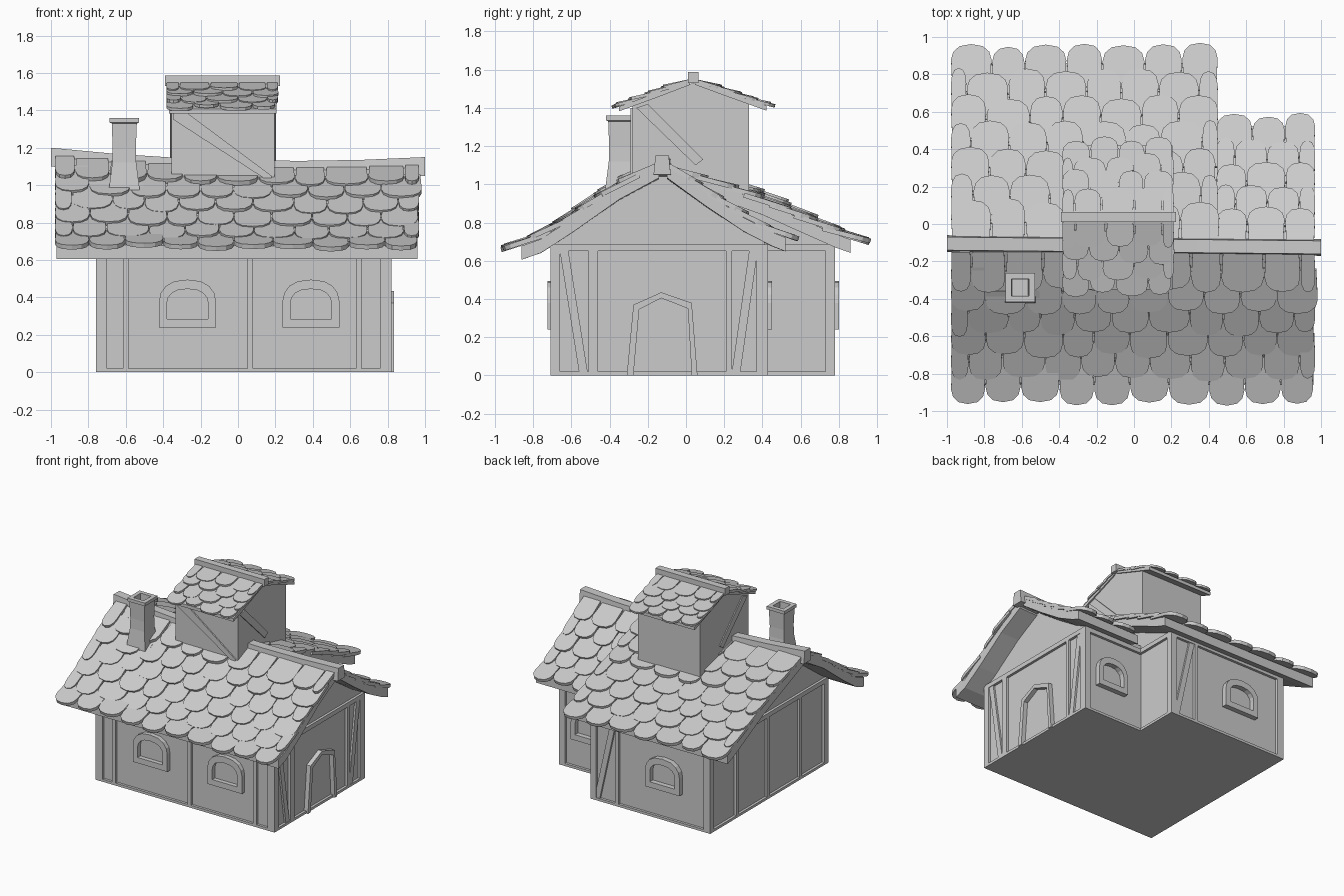
import bpy, bmesh, math, random
from mathutils import Vector

if "Cube" in bpy.data.objects:
    bpy.data.objects.remove(bpy.data.objects["Cube"])

random.seed(4)


def make(name, bm):
    bmesh.ops.recalc_face_normals(bm, faces=bm.faces[:])
    me = bpy.data.meshes.new(name)
    bm.to_mesh(me)
    bm.free()
    ob = bpy.data.objects.new(name, me)
    bpy.context.collection.objects.link(ob)
    return ob


def add_loft(bm, rings):
    vs = [[bm.verts.new(p) for p in r] for r in rings]
    n = len(rings[0])
    for a, b in zip(vs, vs[1:]):
        for i in range(n):
            j = (i + 1) % n
            bm.faces.new((a[i], a[j], b[j], b[i]))
    bm.faces.new(vs[0][::-1])
    bm.faces.new(vs[-1])


def loft(name, rings):
    bm = bmesh.new()
    add_loft(bm, rings)
    return make(name, bm)


def place(p, axis, d):
    return (d, p[0], p[1]) if axis == 'x' else (p[0], d, p[1])


def prism(name, pts, axis, a, b):
    return loft(name, [[place(p, axis, d) for p in pts] for d in (a, b)])


def rect(u0, u1, z0, z1):
    return [(u0, z0), (u1, z0), (u1, z1), (u0, z1)]


def frame(name, outer, inner, axis, a, b, closed):
    """Flat frame between two outlines with equal point counts."""
    secs = [[place(o, axis, a), place(o, axis, b), place(i, axis, b), place(i, axis, a)]
            for o, i in zip(outer, inner)]
    bm = bmesh.new()
    vs = [[bm.verts.new(p) for p in s] for s in secs]
    pairs = list(zip(vs, vs[1:])) + ([(vs[-1], vs[0])] if closed else [])
    for s, t in pairs:
        for i in range(4):
            j = (i + 1) % 4
            bm.faces.new((s[i], s[j], t[j], t[i]))
    if not closed:
        bm.faces.new(vs[0])
        bm.faces.new(vs[-1])
    return make(name, bm)


def zat(prof, y):
    pts = sorted(prof)
    for (y0, z0), (y1, z1) in zip(pts, pts[1:]):
        if y <= y1:
            return z0 + (z1 - z0) * (y - y0) / (y1 - y0)
    return pts[-1][1]


def sag(x, z):
    return 0.07 * ((0.3 - x) / 1.3) ** 2 * min(1, max(0, (z - 0.62) / 0.5))


def no_sag(x, z):
    return 0


def along(prof, t):
    for a, b in zip(prof, prof[1:]):
        d = math.dist(a, b)
        if t <= d or b == prof[-1]:
            return a[0] + (b[0] - a[0]) * t / d, a[1] + (b[1] - a[1]) * t / d
        t -= d


# Roof profiles (y, z) from ridge to eave
FRONT = [(-0.14, 1.10), (-0.35, 0.99), (-0.6, 0.82), (-0.76, 0.72), (-0.95, 0.655)]
BACK = [(-0.10, 1.10), (0.15, 1.01), (0.4, 0.92), (0.6, 0.83), (0.78, 0.75), (0.95, 0.69)]
BACK_R = [(-0.10, 1.10), (0.1, 0.96), (0.3, 0.83), (0.45, 0.755), (0.57, 0.71)]
T_FRONT = [(0.02, 1.55), (-0.15, 1.485), (-0.37, 1.405)]
T_BACK = [(0.05, 1.55), (0.2, 1.495), (0.45, 1.405)]


def slab(name, prof, x0, x1, top, bottom, cut, sg):
    prof = [p for p in prof if abs(p[0]) < cut] + [(math.copysign(cut, prof[-1][0]), zat(prof, math.copysign(cut, prof[-1][0])))]
    ring = [(y, z - top) for y, z in prof] + [(y, z - bottom) for y, z in reversed(prof)]
    xs = [x0 + (x1 - x0) * i / 6 for i in range(7)]
    return loft(name, [[(x, y, z + sg(x, z)) for y, z in ring] for x in xs])


def shingles(name, prof, x0, x1, rows, n, length, thick, sg):
    """Overlapping round-ended tiles in rows down a roof profile."""
    bm = bmesh.new()
    total = sum(math.dist(a, b) for a, b in zip(prof, prof[1:]))
    step = (total - length * 0.85) / (rows - 1)
    w = (x1 - x0) / n
    for r in range(rows):
        cuts = [x0 + w * i for i in range(n + 1)]
        if r % 2:
            cuts = [x0] + [x0 + w * (i + 0.5) for i in range(n)] + [x1]
        cuts = [c if c in (x0, x1) else c + random.uniform(-.1, .1) * w for c in cuts]
        for a, b in zip(cuts, cuts[1:]):
            t = total - r * step + random.uniform(-.012, .018)
            y1, z1 = along(prof, t)
            y0, z0 = along(prof, max(0, t - length))
            x = (a + b) / 2
            tip = Vector((x, y1, z1 + sg(x, z1) + random.uniform(-.006, .008)))
            head = Vector((x, y0, z0 + sg(x, z0) - thick))
            v = tip - head
            ln = v.length
            v.normalize()
            side = Vector((1, 0, 0))
            up = side.cross(v)
            if up.z < 0:
                up = -up
            h = (b - a) / 2 - 0.002
            tipl = min(0.42 * w, ln * 0.5)
            out = [(-h * .93, 0), (h * .93, 0)]
            for k in range(7):
                an = math.pi * k / 6
                out.append((h * math.copysign(abs(math.cos(an)) ** .8, math.cos(an)),
                            ln - tipl + tipl * math.sin(an)))
            ring = [head + side * p + v * q for p, q in out]
            add_loft(bm, [ring, [p + up * thick for p in ring]])
    return make(name, bm)


# House walls: side profiles pushed along x, L-shaped plan
def wall_profile(back, y1):
    ys = [-0.69, -0.6, -0.35, -0.14] + [p[0] for p in back if p[0] < y1] + [y1]
    top = [(y, zat(FRONT if y < -0.12 else back, y) - 0.05) for y in ys]
    return [(-0.69, 0)] + top + [(y1, 0)]


prism("main_walls", wall_profile(BACK, 0.76), 'x', -0.74, 0.28)
prism("right_walls", wall_profile(BACK_R, 0.41), 'x', 0.28, 0.80)

# Timber framing: wall, axis, depth range, extent, posts
walls = [
    ("front", 'y', -0.71, -0.68, -0.76, 0.82, [(-.76, -.70), (-.615, -.585), (.05, .08), (.63, .66), (.76, .82)]),
    ("right", 'x', 0.79, 0.82, -0.71, 0.43, [(-.71, -.66), (-.51, -.46), (.21, .24), (.37, .43)]),
    ("notch_side", 'x', 0.27, 0.30, 0.41, 0.78, [(.73, .78)]),
    ("notch_back", 'y', 0.40, 0.43, 0.28, 0.82, [(.77, .82)]),
    ("back", 'y', 0.75, 0.78, -0.76, 0.30, [(-.76, -.70), (.05, .08), (.25, .30)]),
    ("left", 'x', -0.76, -0.73, -0.71, 0.78, [(-.71, -.66), (-.38, -.35), (.03, .06), (.42, .45), (.73, .78)]),
]
for nm, ax, d0, d1, u0, u1, posts in walls:
    for p in posts:
        prism(nm + "_post", rect(*p, 0, 0.66), ax, d0, d1)
    prism(nm + "_sill", rect(u0, u1, 0, 0.02), ax, d0, d1)
    prism(nm + "_top_beam", rect(u0, u1, 0.65, 0.685), ax, d0, d1)


def brace(name, ax, d0, d1, p, q, w):
    prism(name, [p, (p[0] + w, p[1]), (q[0] + w, q[1]), q], ax, d0, d1)


brace("right_brace_a", 'x', 0.79, 0.815, (-.56, .02), (-.66, .65), .045)
brace("right_brace_b", 'x', 0.79, 0.815, (.24, .02), (.33, .65), .045)
brace("back_brace", 'y', 0.75, 0.775, (.22, .02), (.08, .65), .045)


# Arched windows
def arch(c, w, z0, z1, z2):
    pts = [(c - w, z0), (c + w, z0)]
    for k in range(9):
        a = math.pi * k / 8
        pts.append((c + w * math.copysign(abs(math.cos(a)) ** .8, math.cos(a)), z1 + (z2 - z1) * math.sin(a)))
    return pts


for c, d0, d1, s in [(-.27, -.725, -.68, 1), (.39, -.725, -.68, 1), (-.35, .75, .80, 1), (.57, .40, .45, .88)]:
    frame("window_frame", arch(c, .152 * s, .24, .38, .495), arch(c, .11 * s, .285, .37, .445), 'y', d0, d1, True)

# Door frame
door_out = [(-.31, 0), (-.275, .37), (-.13, .435), (.03, .38), (.06, 0)]
door_in = [(-.275, 0), (-.245, .345), (-.13, .405), (.01, .35), (.03, 0)]
frame("door_frame", door_out, door_in, 'x', 0.78, 0.835, False)

# Main roof boards and tiles
slab("front_roof", FRONT, -0.97, 0.96, 0.01, 0.08, 0.86, sag)
slab("back_roof", BACK, -0.97, 0.43, 0.01, 0.08, 0.86, sag)
slab("back_right_roof", BACK_R, 0.40, 0.96, 0.01, 0.08, 0.52, sag)
shingles("front_tiles", FRONT, -0.98, 0.97, 6, 10, 0.27, 0.025, sag)
shingles("back_tiles", BACK, -0.98, 0.45, 7, 7, 0.27, 0.025, sag)
shingles("back_right_tiles", BACK_R, 0.44, 0.97, 5, 3, 0.25, 0.025, sag)

# Sagging ridge beam
rings = []
for i in range(7):
    x = -1 + i / 3
    y, s = -0.115 - 0.01 * x, sag(x, 1.12)
    rings.append([(x, y - .045, 1.03 + s), (x, y + .045, 1.03 + s), (x, y + .035, 1.13 + s), (x, y - .035, 1.13 + s)])
loft("ridge_beam", rings)

# Tower with braces and its own small roof
prism("tower", [(-.28, .8), (-.28, 1.42), (.035, 1.53), (.33, 1.43), (.33, .8)], 'x', -0.355, 0.195)
prism("tower_front_brace", [(-.345, 1.40), (-.345, 1.35), (.15, 1.03), (.18, 1.03), (.18, 1.05), (-.29, 1.40)], 'y', -.29, -.27)
for d in (-.363, .187):
    prism("tower_side_brace", [(-.26, 1.40), (.05, 1.10), (.09, 1.13), (-.2, 1.42)], 'x', d, d + .016)
slab("tower_front_roof", T_FRONT, -0.37, 0.205, 0.005, 0.03, 0.35, no_sag)
slab("tower_back_roof", T_BACK, -0.37, 0.205, 0.005, 0.03, 0.42, no_sag)
shingles("tower_front_tiles", T_FRONT, -0.385, 0.215, 4, 4, 0.17, 0.016, no_sag)
shingles("tower_back_tiles", T_BACK, -0.385, 0.215, 4, 4, 0.17, 0.016, no_sag)
prism("tower_ridge", rect(.01, .065, 1.53, 1.587), 'x', -0.39, 0.225)

# Hollow chimney
prof = [(.085, .85), (.082, .98), (.064, 1.12), (.062, 1.2), (.067, 1.33), (.078, 1.335), (.078, 1.36), (.046, 1.36), (.042, 1.2)]
loft("chimney", [[(-.608 + h * a, -.34 + h * b, z) for a, b in ((-1, -1), (1, -1), (1, 1), (-1, 1))] for h, z in prof])
